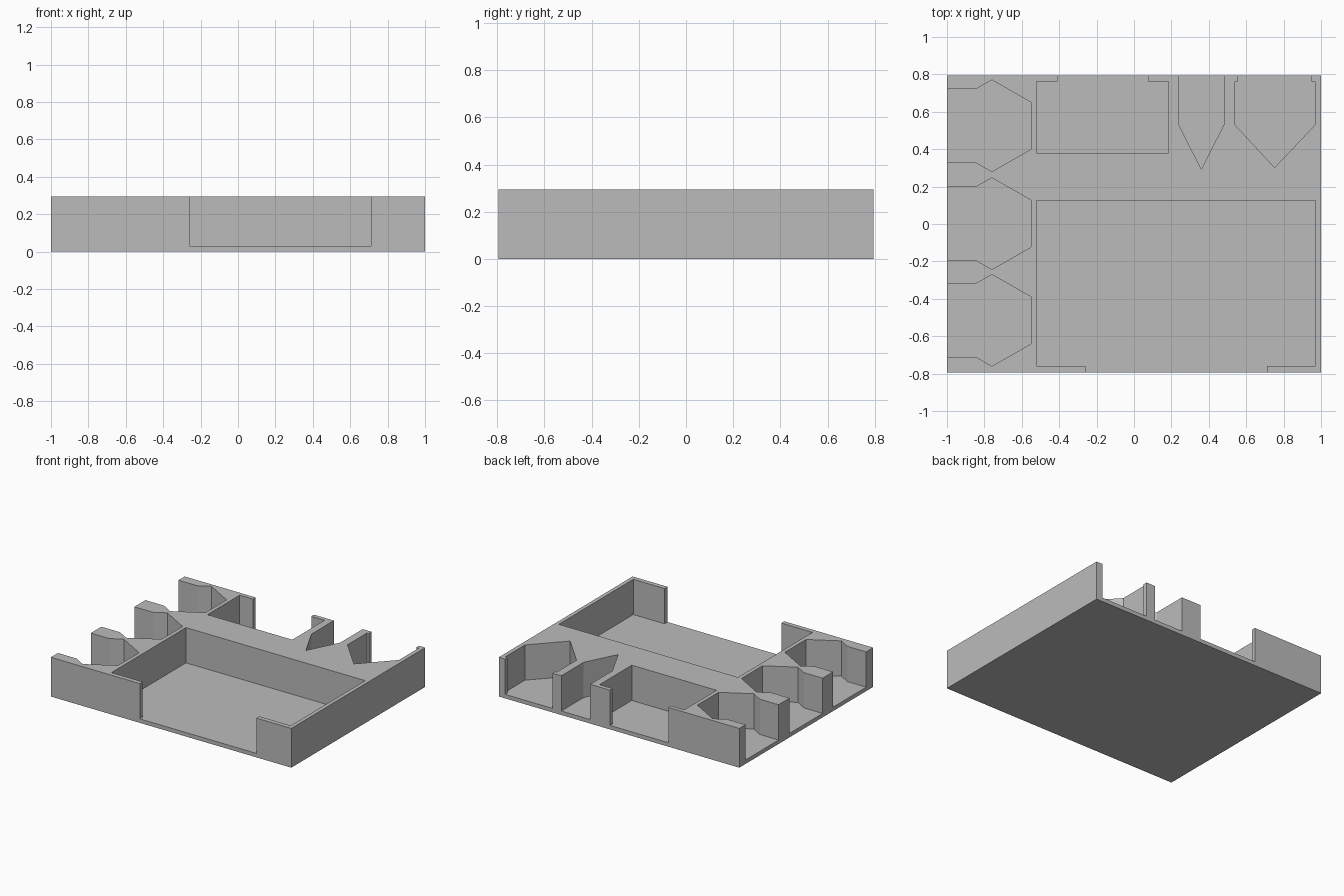
import bpy, bmesh

if "Cube" in bpy.data.objects:
    bpy.data.objects.remove(bpy.data.objects["Cube"])

FLOOR, TOP, HX, HY = 0.03, 0.295, 1.0, 0.795
OUT = 0.1  # how far cutters overshoot the outer faces

plastic = bpy.data.materials.new("grey plastic")
plastic.diffuse_color = (0.5, 0.5, 0.5, 1)
plastic.use_nodes = True
plastic.node_tree.nodes["Principled BSDF"].inputs["Base Color"].default_value = plastic.diffuse_color


def prism(name, outline, z0, z1):
    """Extrude a flat outline from z0 to z1."""
    bm = bmesh.new()
    face = bm.faces.new([bm.verts.new((x, y, z0)) for x, y in outline])
    new = bmesh.ops.extrude_face_region(bm, geom=[face])["geom"]
    for v in new:
        if isinstance(v, bmesh.types.BMVert):
            v.co.z = z1
    bmesh.ops.recalc_face_normals(bm, faces=bm.faces)
    mesh = bpy.data.meshes.new(name)
    bm.to_mesh(mesh)
    bm.free()
    obj = bpy.data.objects.new(name, mesh)
    bpy.context.collection.objects.link(obj)
    mesh.materials.append(plastic)
    return obj


# Solid block of the tray
tray = prism("tray", [(-HX, -HY), (HX, -HY), (HX, HY), (-HX, HY)], 0, TOP)

pockets = []

# Large front pocket with a gap in the front wall
pockets.append([(-0.52, 0.125), (-0.52, -0.76), (-0.26, -0.76), (-0.26, -HY - OUT),
                (0.71, -HY - OUT), (0.71, -0.76), (0.97, -0.76), (0.97, 0.125)])

# Rear card pocket with a gap in the back wall
pockets.append([(-0.52, 0.38), (0.185, 0.38), (0.185, 0.763), (0.075, 0.763),
                (0.075, HY + OUT), (-0.41, HY + OUT), (-0.41, 0.763), (-0.52, 0.763)])

# Narrow and wide pointed pockets in the back wall
pockets.append([(0.24, HY + OUT), (0.24, 0.53), (0.36, 0.293), (0.48, 0.53), (0.48, HY + OUT)])
pockets.append([(0.555, HY + OUT), (0.555, 0.763), (0.54, 0.763), (0.54, 0.53), (0.752, 0.302),
                (0.968, 0.53), (0.968, 0.763), (0.948, 0.763), (0.948, HY + OUT)])

# Three hexagonal pockets opening to the left
for cy in (0.525, 0.002, -0.515):
    half = [(-HX - OUT, 0.196), (-0.845, 0.196), (-0.76, 0.245), (-0.55, 0.125)]
    pockets.append([(x, cy + y) for x, y in half] + [(x, cy - y) for x, y in reversed(half)])

# Cut every pocket down to the floor
bpy.context.view_layer.objects.active = tray
for outline in pockets:
    cutter = prism("pocket_cutter", outline, FLOOR, TOP + OUT)
    cutter.hide_render = True
    mod = tray.modifiers.new("pocket", 'BOOLEAN')
    mod.operation = 'DIFFERENCE'
    mod.solver = 'EXACT'
    mod.object = cutter
    bpy.ops.object.modifier_apply(modifier=mod.name)
    bpy.data.objects.remove(cutter)
